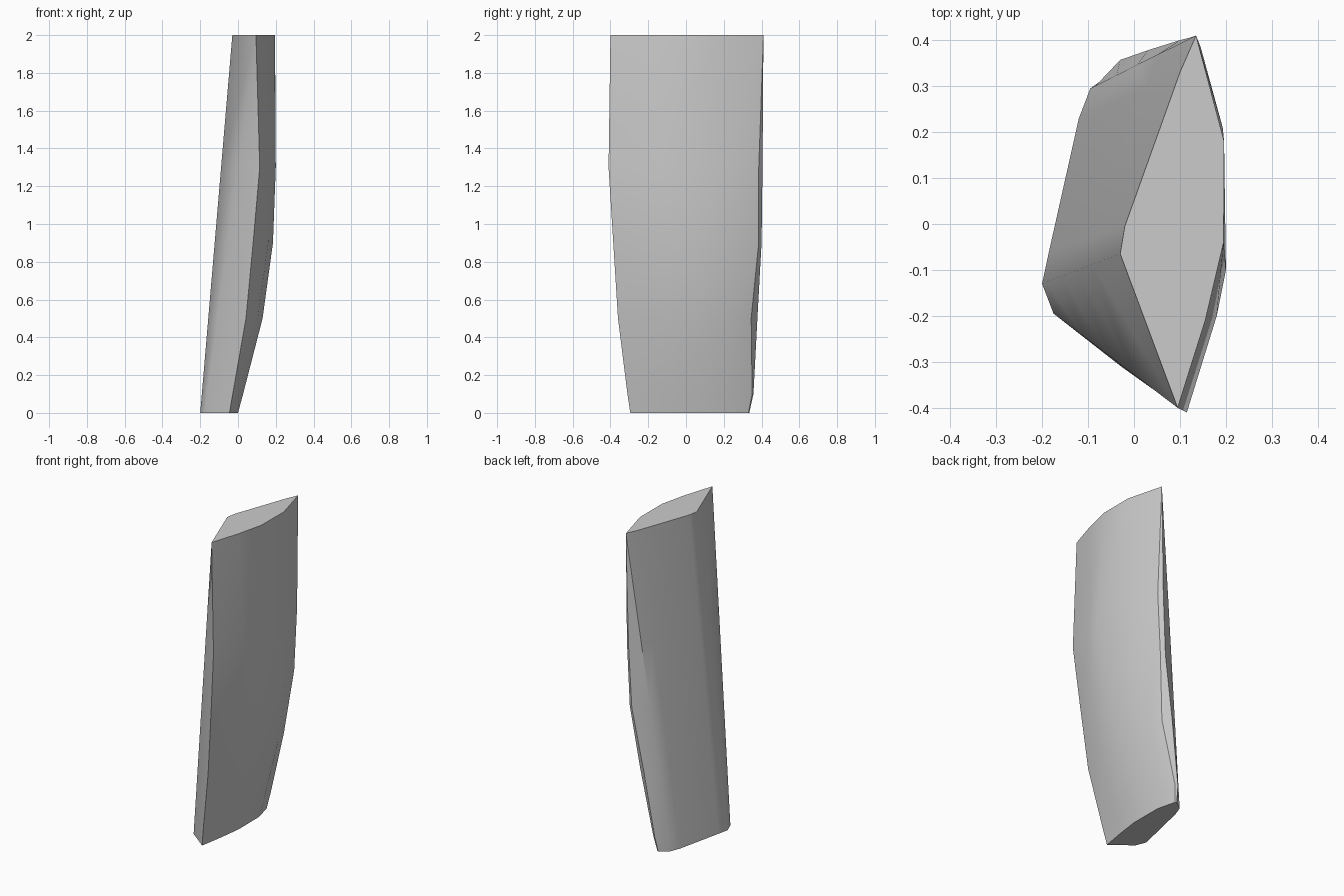
import bpy
import bmesh
import math
from mathutils import Vector

cube = bpy.data.objects.get("Cube")
if cube:
    bpy.data.objects.remove(cube, do_unlink=True)

LEVELS = (0, 0.1, 0.5, 0.9, 1.3, 2)


def straight(bottom, top):
    """Edge running straight from the foot to the top."""
    a, b = Vector((*bottom, 0)), Vector((*top, 2))
    return [a.lerp(b, z / 2) for z in LEVELS]


def bowed(*points):
    """Edge with its own position at each level."""
    return [Vector((x, y, z)) for (x, y), z in zip(points, LEVELS)]


# Upright edges, counter-clockwise from the left corner
edges = [
    straight((-0.2, -0.13), (-0.03, -0.065)),
    straight((-0.175, -0.195), (0.095, -0.4)),
    # front corner
    bowed((-0.045, -0.295), (-0.028, -0.31), (0.042, -0.36),
          (0.08, -0.385), (0.115, -0.41), (0.095, -0.4)),
    # bulging side
    bowed((-0.02, -0.15), (0.005, -0.16), (0.105, -0.18),
          (0.16, -0.2), (0.18, -0.2), (0.155, -0.21)),
    bowed((0, 0), (0.027, 0), (0.13, -0.01),
          (0.185, -0.03), (0.2, -0.1), (0.195, -0.04)),
    bowed((0, 0.21), (0.025, 0.22), (0.125, 0.22),
          (0.182, 0.22), (0.193, 0.21), (0.196, 0.18)),
    # chamfered back corner
    bowed((-0.03, 0.33), (-0.015, 0.35), (0.08, 0.345),
          (0.125, 0.385), (0.145, 0.385), (0.135, 0.41)),
    bowed((-0.04, 0.335), (-0.03, 0.357), (0.03, 0.378),
          (0.1, 0.4), (0.12, 0.405), (0.135, 0.41)),
    straight((-0.095, 0.295), (0.133, 0.41)),
    # flat side
    straight((-0.12, 0.23), (0.1, 0.33)),
    straight((-0.185, -0.06), (-0.02, -0.005)),
]

# Skin the edges and cap both ends
bm = bmesh.new()
columns = [[bm.verts.new(p) for p in edge] for edge in edges]
for i, col in enumerate(columns):
    nxt = columns[(i + 1) % len(columns)]
    for k in range(len(LEVELS) - 1):
        bm.faces.new((col[k], nxt[k], nxt[k + 1], col[k + 1]))
bm.faces.new([c[0] for c in reversed(columns)])
bm.faces.new([c[-1] for c in columns])
bmesh.ops.remove_doubles(bm, verts=bm.verts, dist=0.003)
bmesh.ops.recalc_face_normals(bm, faces=bm.faces)

mesh = bpy.data.meshes.new("stone_slab")
bm.to_mesh(mesh)
bm.free()
slab = bpy.data.objects.new("stone_slab", mesh)
bpy.context.collection.objects.link(slab)

# Plain grey stone
stone = bpy.data.materials.new("grey_stone")
stone.use_nodes = True
colour = (0.6, 0.6, 0.6, 1)
stone.diffuse_color = colour
stone.node_tree.nodes["Principled BSDF"].inputs["Base Color"].default_value = colour
mesh.materials.append(stone)

bpy.ops.object.select_all(action="DESELECT")
slab.select_set(True)
bpy.context.view_layer.objects.active = slab
bpy.ops.object.shade_smooth_by_angle(angle=math.radians(35))
